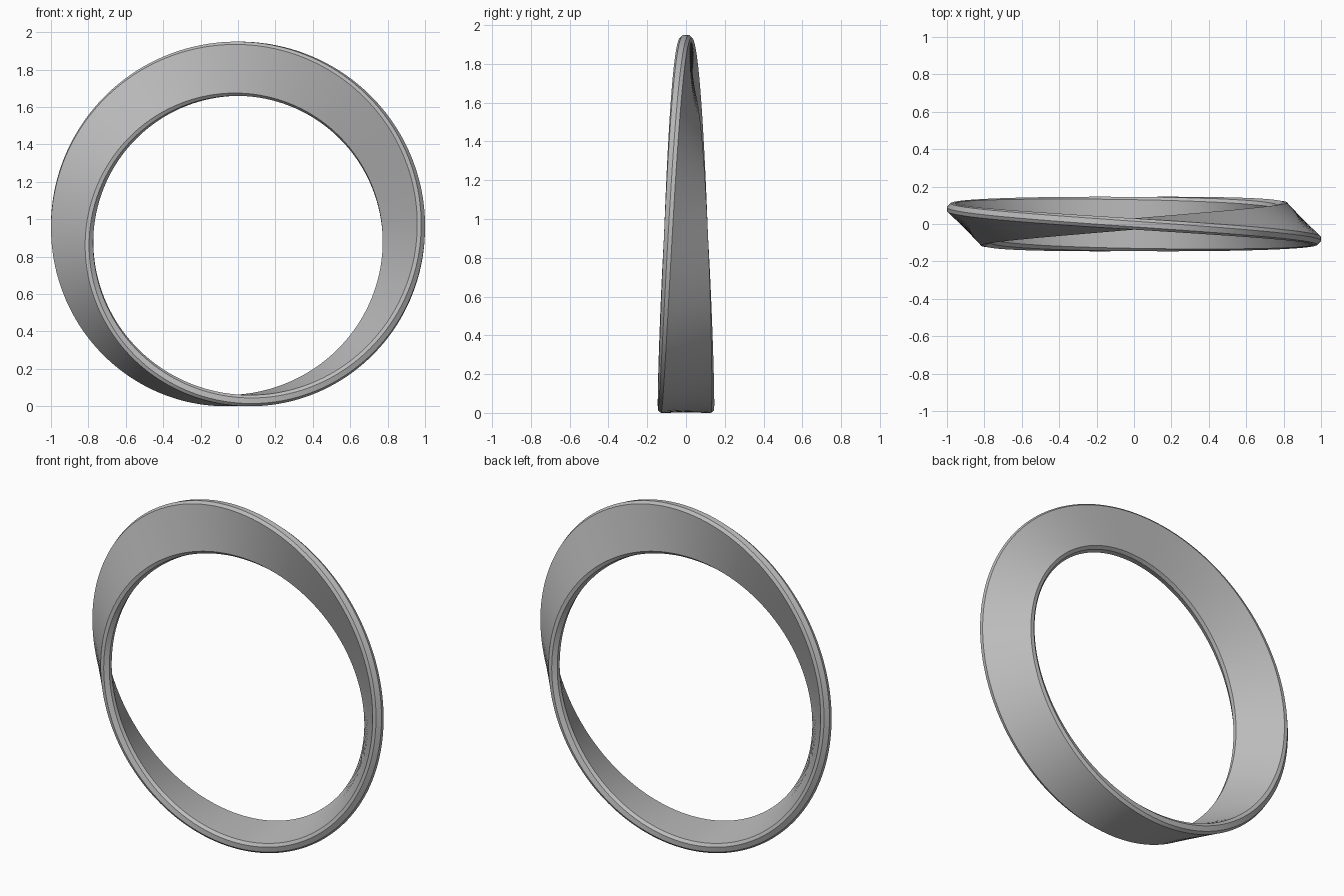
import bpy, bmesh
from math import sin, cos, pi, radians
from mathutils import Vector

cube = bpy.data.objects.get("Cube")
if cube:
    bpy.data.objects.remove(cube, do_unlink=True)

# Plain grey material
grey = bpy.data.materials.new("grey")
grey.use_nodes = True
colour = (0.5, 0.5, 0.5, 1)
grey.diffuse_color = colour
grey.node_tree.nodes["Principled BSDF"].inputs["Base Color"].default_value = colour

RADIUS, CENTRE_Z = 0.886, 0.918
HALF_WIDTH, HALF_THICK, CHAMFER = 0.145, 0.03, 0.015
STEPS = 256

# Chamfered rectangle: the second half is the first turned by 180 degrees
w, h, c = HALF_WIDTH, HALF_THICK, CHAMFER
half = [(w, c - h), (w, h - c), (w - c, h), (c - w, h)]
section = half + [(-a, -b) for a, b in half]
count = len(section)

# Sweep the section round the ring while it makes half a turn
bm = bmesh.new()
rings = []
for i in range(STEPS):
    t = 2 * pi * i / STEPS
    radial = Vector((sin(t), 0, cos(t)))
    side = Vector((0, 1, 0))
    across = radial * cos(t / 2) - side * sin(t / 2)
    normal = radial * sin(t / 2) + side * cos(t / 2)
    middle = radial * RADIUS + Vector((0, 0, CENTRE_Z))
    rings.append([bm.verts.new(middle + across * a + normal * b) for a, b in section])

# The last ring meets the first one half a section further on
rings.append(rings[0][count // 2:] + rings[0][:count // 2])
for r0, r1 in zip(rings, rings[1:]):
    for j in range(count):
        k = (j + 1) % count
        bm.faces.new((r0[j], r0[k], r1[k], r1[j]))
bmesh.ops.recalc_face_normals(bm, faces=bm.faces)

mesh = bpy.data.meshes.new("twisted_band")
bm.to_mesh(mesh)
bm.free()
mesh.materials.append(grey)
band = bpy.data.objects.new("twisted_band", mesh)
bpy.context.collection.objects.link(band)

# Smooth along the band, sharp at the chamfers
bpy.ops.object.select_all(action='DESELECT')
band.select_set(True)
bpy.context.view_layer.objects.active = band
bpy.ops.object.shade_smooth_by_angle(angle=radians(30))
